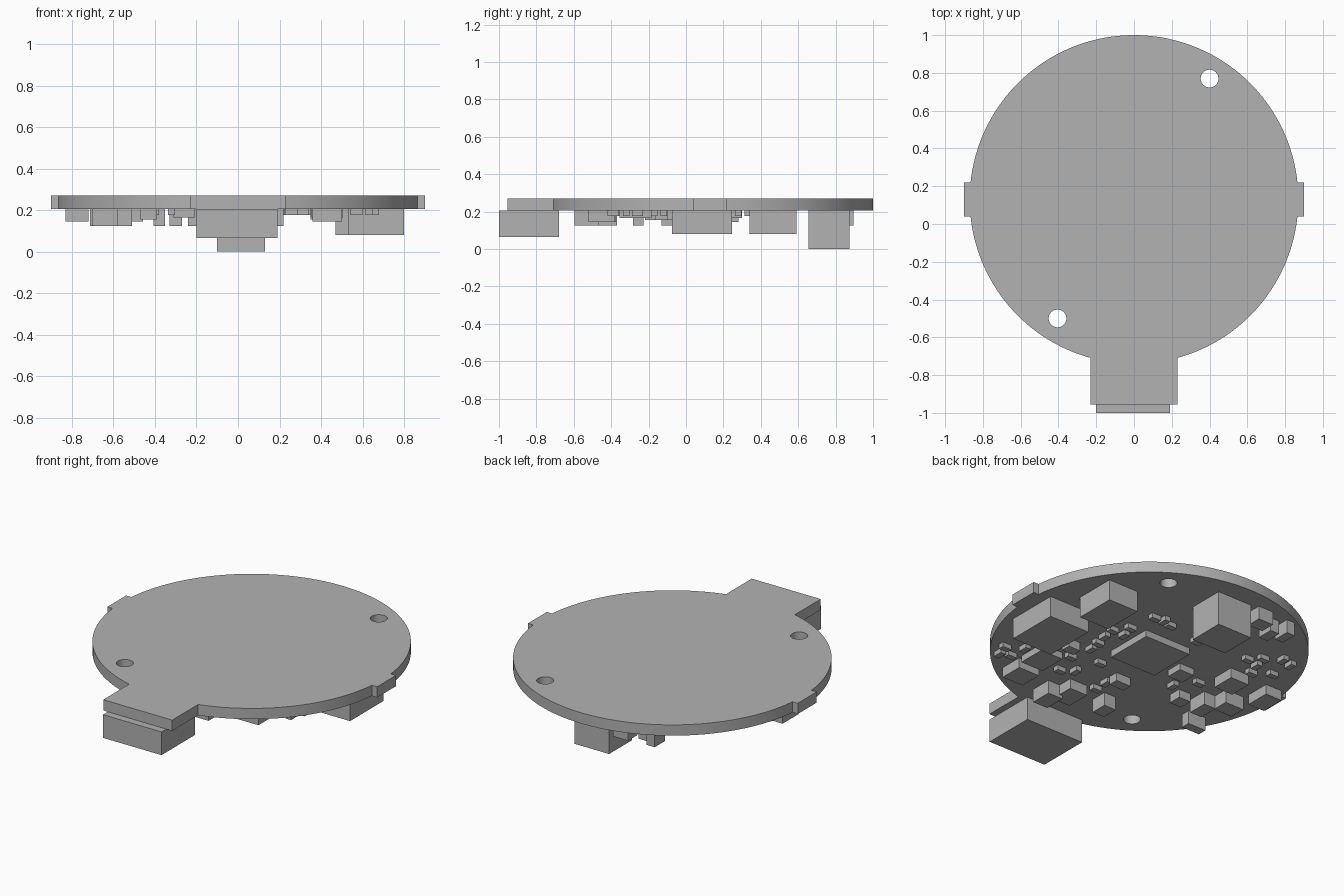
import bpy
import bmesh
import math

default = bpy.data.objects.get("Cube")
if default:
    bpy.data.objects.remove(default, do_unlink=True)

# One plain material for the whole assembly
grey = bpy.data.materials.new("plain grey")
grey.use_nodes = True
grey.diffuse_color = (0.45, 0.45, 0.45, 1)
shader = grey.node_tree.nodes["Principled BSDF"]
shader.inputs["Base Color"].default_value = grey.diffuse_color
shader.inputs["Roughness"].default_value = 0.7

BOARD_BOTTOM, BOARD_TOP = 0.205, 0.27
CENTRE_Y, RADIUS = 0.13, 0.87


def finish(name, bm):
    """Turn a bmesh into a linked object with the grey material."""
    bmesh.ops.recalc_face_normals(bm, faces=bm.faces)
    mesh = bpy.data.meshes.new(name)
    bm.to_mesh(mesh)
    bm.free()
    mesh.materials.append(grey)
    obj = bpy.data.objects.new(name, mesh)
    bpy.context.collection.objects.link(obj)
    return obj


def prism(name, outline, bottom, top):
    """Extrude a closed outline upwards."""
    bm = bmesh.new()
    face = bm.faces.new([bm.verts.new((x, y, bottom)) for x, y in outline])
    extruded = bmesh.ops.extrude_face_region(bm, geom=[face])["geom"]
    verts = [v for v in extruded if isinstance(v, bmesh.types.BMVert)]
    bmesh.ops.translate(bm, verts=verts, vec=(0, 0, top - bottom))
    return finish(name, bm)


def component(name, x, y, width, depth, drop):
    """Box hanging under the board, centred on x and y."""
    w, d = width / 2, depth / 2
    corners = [(x - w, y - d), (x + w, y - d), (x + w, y + d), (x - w, y + d)]
    return prism(name, corners, BOARD_BOTTOM - drop, BOARD_BOTTOM)


def arc(start, end, steps):
    """Points on the board rim between two angles."""
    angles = [start + (end - start) * i / steps for i in range(steps + 1)]
    return [(RADIUS * math.cos(a), CENTRE_Y + RADIUS * math.sin(a)) for a in angles]


# Board outline: the right half from neck to crown, then its mirror image
NECK_HALF, NECK_END = 0.23, -0.955
TAB_HALF, TAB_X = 0.09, 0.9
neck_angle = -math.acos(NECK_HALF / RADIUS)
tab_angle = math.asin(TAB_HALF / RADIUS)
half = [(NECK_HALF, NECK_END)]
half += arc(neck_angle, -tab_angle, 30)
half += [(TAB_X, CENTRE_Y - TAB_HALF), (TAB_X, CENTRE_Y + TAB_HALF)]
half += arc(tab_angle, math.pi / 2, 40)
outline = half + [(-x, y) for x, y in reversed(half[:-1])]
board = prism("circuit_board", outline, BOARD_BOTTOM, BOARD_TOP)

# Two mounting holes cut through the board
for x, y in [(0.4, 0.77), (-0.405, -0.5)]:
    ring = [(x + 0.047 * math.cos(a), y + 0.047 * math.sin(a))
            for a in (math.tau * i / 40 for i in range(40))]
    cutter = prism("hole_cutter", ring, BOARD_BOTTOM - 0.1, BOARD_TOP + 0.1)
    cutter.hide_render = True
    cut = board.modifiers.new("mounting hole", "BOOLEAN")
    cut.operation = "DIFFERENCE"
    cut.solver = "EXACT"
    cut.object = cutter
    bpy.context.view_layer.objects.active = board
    bpy.ops.object.modifier_apply(modifier=cut.name)
    bpy.data.objects.remove(cutter, do_unlink=True)

bpy.ops.object.select_all(action="DESELECT")
board.select_set(True)
bpy.context.view_layer.objects.active = board
bpy.ops.object.shade_smooth_by_angle(angle=math.radians(25))

# Main parts: centre x, centre y, width, depth, drop below the board
component("edge_connector", -0.005, -0.84, 0.39, 0.32, 0.14)
component("rear_connector", 0.015, 0.765, 0.23, 0.22, 0.205)
component("large_inductor", 0.665, 0.085, 0.27, 0.32, 0.125)
component("small_inductor", 0.57, 0.465, 0.2, 0.25, 0.125)
component("processor_chip", 0.01, 0.15, 0.31, 0.3, 0.04)
component("driver_chip", 0.43, -0.27, 0.15, 0.17, 0.04)

# Medium blocks: x, y, width, depth, drop
blocks = [
    (0.43, -0.45, 0.14, 0.14, 0.06),
    (0.17, -0.53, 0.1, 0.13, 0.08),
    (0.08, -0.45, 0.12, 0.15, 0.06),
    (-0.14, -0.42, 0.08, 0.1, 0.08),
    (-0.06, -0.19, 0.1, 0.06, 0.05),
    (-0.26, 0.09, 0.1, 0.1, 0.04),
    (-0.43, -0.12, 0.08, 0.08, 0.05),
    (-0.52, 0.21, 0.125, 0.14, 0.06),
    (-0.55, -0.07, 0.08, 0.12, 0.08),
    (-0.65, 0.03, 0.125, 0.1, 0.08),
    (-0.775, 0.19, 0.11, 0.15, 0.06),
    (-0.64, -0.255, 0.12, 0.055, 0.08),
    (-0.19, 0.85, 0.1, 0.09, 0.08),
    (-0.3, 0.79, 0.06, 0.1, 0.08),
    (-0.38, 0.83, 0.055, 0.1, 0.08),
    (0.39, -0.07, 0.08, 0.06, 0.05),
]
for i, block in enumerate(blocks):
    component(f"block_{i + 1}", *block)

# Tiny chips lying along x and along y
along_x = [
    (-0.45, 0.43), (-0.51, 0.49), (-0.66, 0.39), (-0.56, 0.33), (0.11, 0.44),
    (0.23, 0.45), (-0.11, 0.4), (-0.41, 0.06), (0.26, 0.28), (0.32, 0.2),
    (0.29, 0.04), (0.31, -0.17), (0.65, -0.32), (0.57, -0.37), (0.26, -0.32),
    (-0.02, -0.35), (0.14, -0.12),
]
along_y = [
    (-0.53, 0.41), (-0.6, 0.55), (-0.67, 0.53), (0.17, 0.46), (-0.32, -0.05),
    (0.24, 0.2), (0.31, 0.12), (0.28, -0.03), (0.63, -0.39), (0.56, -0.26),
    (0.19, -0.27), (-0.02, -0.26),
]
for i, (x, y) in enumerate(along_x):
    component(f"tiny_chip_across_{i + 1}", x, y, 0.06, 0.035, 0.028)
for i, (x, y) in enumerate(along_y):
    component(f"tiny_chip_lengthwise_{i + 1}", x, y, 0.035, 0.06, 0.028)
